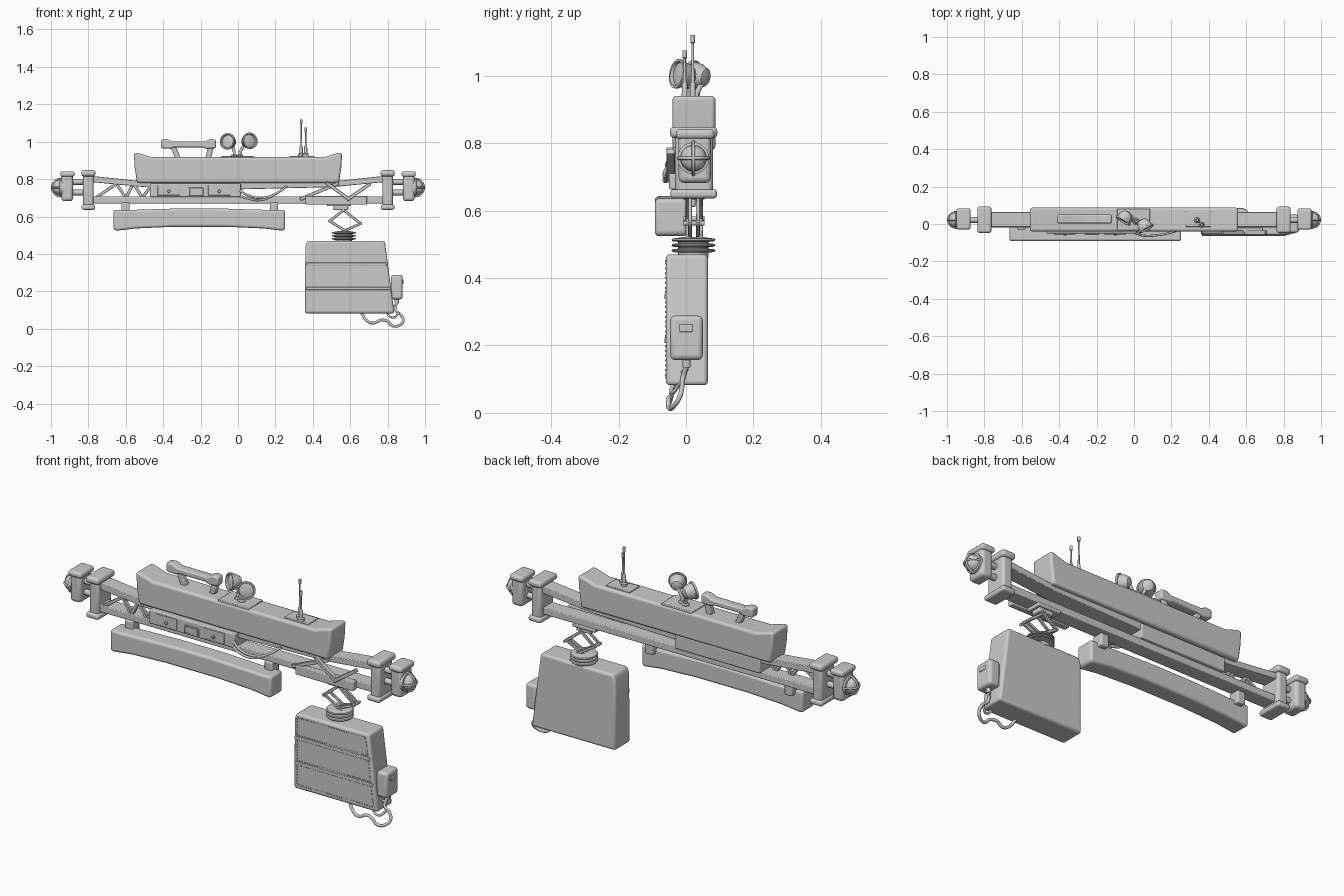
import bpy, bmesh, math
from mathutils import Vector


def finish(bm, name, bevel=0.0, seg=2, angle=35):
    bmesh.ops.recalc_face_normals(bm, faces=bm.faces)
    me = bpy.data.meshes.new(name)
    bm.to_mesh(me)
    bm.free()
    ob = bpy.data.objects.new(name, me)
    bpy.context.collection.objects.link(ob)
    bpy.context.view_layer.objects.active = ob
    ob.select_set(True)
    if bevel:
        m = ob.modifiers.new("Bevel", "BEVEL")
        m.width, m.segments, m.limit_method = bevel, seg, "ANGLE"
    bpy.ops.object.shade_smooth_by_angle(angle=math.radians(angle))
    ob.select_set(False)
    return ob


def prism(name, pts, y0, y1, bevel=0.0, seg=2):
    """Extrude an (x, z) outline along y."""
    bm = bmesh.new()
    a = [bm.verts.new((x, y0, z)) for x, z in pts]
    b = [bm.verts.new((x, y1, z)) for x, z in pts]
    bm.faces.new(a)
    bm.faces.new(b[::-1])
    n = len(pts)
    for i in range(n):
        j = (i + 1) % n
        bm.faces.new((a[i], b[i], b[j], a[j]))
    return finish(bm, name, bevel, seg)


def box(name, x0, x1, y0, y1, z0, z1, bevel=0.0, seg=2):
    return prism(name, [(x0, z0), (x1, z0), (x1, z1), (x0, z1)], y0, y1, bevel, seg)


def tube(name, pts, r, smooth=False, closed=False):
    cu = bpy.data.curves.new(name, "CURVE")
    cu.dimensions, cu.bevel_depth, cu.bevel_resolution = "3D", r, 2
    cu.use_fill_caps = True
    if smooth:
        sp = cu.splines.new("BEZIER")
        sp.bezier_points.add(len(pts) - 1)
        for p, c in zip(sp.bezier_points, pts):
            p.co = c
            p.handle_left_type = p.handle_right_type = "AUTO"
        sp.resolution_u = 8
    else:
        sp = cu.splines.new("POLY")
        sp.points.add(len(pts) - 1)
        for p, c in zip(sp.points, pts):
            p.co = (*c, 1)
    sp.use_cyclic_u = closed
    ob = bpy.data.objects.new(name, cu)
    bpy.context.collection.objects.link(ob)
    return ob


def lathe(name, prof, loc, axis, n=28):
    """Revolve (radius, height) points about an axis direction."""
    bm = bmesh.new()
    rings = [[bm.verts.new((r * math.cos(2 * math.pi * k / n), r * math.sin(2 * math.pi * k / n), h))
              for k in range(n)] for r, h in prof]
    for a, b in zip(rings, rings[1:]):
        for k in range(n):
            bm.faces.new((a[k], a[(k + 1) % n], b[(k + 1) % n], b[k]))
    bm.faces.new(rings[0])
    bm.faces.new(rings[-1])
    ob = finish(bm, name)
    ob.location = loc
    ob.rotation_euler = Vector(axis).to_track_quat("Z", "Y").to_euler()
    return ob


def zigzag(name, pts, w, y0, y1):
    """Row of flat struts joining (x, z) points."""
    for i, (p, q) in enumerate(zip(pts, pts[1:])):
        p, q = Vector(p), Vector(q)
        d = (q - p).normalized() * w / 2
        n = Vector((-d.y, d.x))
        prism(f"{name}_{i}", [p + n - d, q + n + d, q - n + d, p - n - d], y0, y1, 0.002, 1)


# Upper hull with raised ends
prism("upper_hull", [(-.54, .78), (.54, .78), (.552, .86), (.557, .94), (.535, .94), (.46, .917),
                     (-.46, .917), (-.535, .94), (-.557, .94), (-.552, .86)], -.04, .087, .012, 3)
box("hull_centre_plate", -.09, .085, -.035, .082, .912, .923, .003)

# Top handle
prism("handle_grip", [(-.412, .965), (-.36, .962), (-.34, .97), (-.19, .97), (-.17, .962), (-.118, .965),
                      (-.118, 1.012), (-.15, 1.014), (-.18, 1.0), (-.35, 1.0), (-.38, 1.014), (-.412, 1.012)],
      .003, .05, .008)
for x, s in ((-.335, 1), (-.175, -1)):
    prism("handle_leg", [(x, .91), (x + .03, .91), (x + .025 - .02 * s, .97), (x - .005 - .02 * s, .97)],
          .012, .042, .004)

# Two swivel lamps
cup = [(.012, -.04), (.026, -.034), (.037, -.012), (.039, .008), (.044, .009), (.044, .019),
       (.037, .019), (.034, .01), (.018, .014)]
for c, d, foot in (((-.05, .03, 1.0), (-.45, -.75, .15), (-.02, .03)),
                   ((.057, -.012, 1.003), (.45, -.8, .15), (.01, .015))):
    v = Vector(c) - Vector(d).normalized() * .03
    lathe("lamp", cup, c, d)
    tube("lamp_stem", [(*foot, .92), (foot[0], foot[1], .945), tuple(v)], .008)
    lathe("lamp_foot", [(.018, 0), (.018, .008), (.012, .014)], (*foot, .918), (0, 0, 1))

# Antennas
box("antenna_plate", .275, .41, -.015, .065, .912, .924, .003)
for x, y, top in ((.338, .02, 1.12), (.362, -.004, 1.075)):
    lathe("antenna", [(.016, .92), (.016, .935), (.009, .94), (.008, .975), (.005, .98), (.0035, top - .025),
                      (.007, top - .022), (.007, top)], (x, y, 0), (0, 0, 1), 14)

# Long upper and lower beams
prism("upper_beam", [(-.79, .785), (-.5, .757), (0, .745), (.5, .757), (.79, .785), (.79, .818),
                     (.5, .787), (-.5, .787), (-.79, .818)], -.016, .064, .003)
box("lower_beam", -.79, .79, -.02, .055, .67, .707, .004)
box("lower_front_rail", .36, .69, -.05, -.018, .663, .71, .004)

# Truss struts
zigzag("left_strut", [(-.76, .70), (-.65, .775), (-.60, .70), (-.56, .775), (-.51, .70), (-.46, .775)], .016, -.015, .005)
zigzag("front_strut", [(.34, .695), (.53, .775)], .018, -.04, -.022)
zigzag("front_strut_b", [(.48, .775), (.59, .695), (.70, .77)], .018, -.058, -.034)

# Equipment box under the hull
box("equipment_box", -.47, .015, -.052, .072, .704, .777, .005)
box("box_screen_frame", -.265, -.185, -.056, -.05, .71, .754, .002)
box("box_screen", -.258, -.192, -.059, -.055, .717, .748, .002)
for x in (-.37, -.1):
    box("box_panel", x - .06, x + .06, -.055, -.05, .713, .767, .002)
    lathe("box_button", [(.009, 0), (.009, .006), (.006, .009)], (x, -.053, .735), (0, -1, 0), 12)
for k in (0, 1):
    tube("front_cable", [(.0, -.045, .745 - .03 * k), (.05, -.062, .715 - .018 * k), (.12, -.06, .70 - .012 * k),
                         (.2, -.045, .72), (.26, -.02, .762)], .006, True)

# Clamp posts and end lamps on both sides
for s in (-1, 1):
    def sbox(name, a, b, *r):
        return box(name, min(a * s, b * s), max(a * s, b * s), *r)
    sbox("clamp_post", .772, .828, -.032, .08, .65, .83, .014, 3)
    sbox("clamp_top", .762, .838, -.048, .093, .815, .848, .013, 3)
    sbox("clamp_bottom", .764, .836, -.046, .092, .636, .663, .01, 3)
    sbox("outer_post", .882, .944, -.022, .074, .682, .83, .016, 3)
    sbox("outer_post_cap", .874, .95, -.03, .084, .812, .842, .012, 3)
    for z in (.785, .728):
        tube("link_rod", [(.81 * s, .022, z), (.9 * s, .022, z)], .016)
    lathe("end_lamp", [(.047, .935), (.047, .953), (.039, .955), (.037, .97), (.028, .983), (.01, .99)],
          (0, .022, .755), (s, 0, 0))
    arc = [(math.pi * k / 10 - math.pi / 2) for k in range(11)]
    tube("cage_upright", [(s * (.945 + .05 * math.cos(t)), .022, .755 + .048 * math.sin(t)) for t in arc], .005)
    tube("cage_cross", [(s * (.945 + .05 * math.cos(t)), .022 + .044 * math.sin(t), .755) for t in arc], .005)

# Lower bumper and its brackets
prism("lower_bumper", [(-.665, .528), (-.648, .524), (-.55, .536), (-.35, .545), (-.06, .545), (.14, .536),
                       (.236, .524), (.252, .528), (.252, .636), (.2, .634), (-.1, .643), (-.32, .643),
                       (-.61, .634), (-.665, .636)], -.092, .003, .012, 3)
for x in (-.602, .192):
    box("bumper_bracket", x - .022, x + .022, -.03, .03, .61, .675, .006)

# Hanging arm with scissor links
box("hanger_plate", .475, .605, -.02, .06, .655, .673, .004)
box("hanger_block", .51, .59, -.005, .05, .635, .66, .004)
for y, e in ((.004, .008), (.044, -.008)):
    zigzag("scissor_left", [(.575, .642), (.49, .575), (.59, .515)], .014, y - .006, y + .006)
    zigzag("scissor_right", [(.555, .642), (.655, .562), (.55, .515)], .014, y + e - .006, y + e + .006)
for x, z in ((.49, .575), (.655, .562), (.565, .64)):
    tube("scissor_pin", [(x, -.008, z), (x, .055, z)], .007)
prof = [(.045, .46)]
for k in range(3):
    z = .475 + .016 * k
    prof += [(.045, z), (.062, z + .002), (.065, z + .006), (.062, z + .01), (.045, z + .012)]
lathe("bellows", prof + [(.03, .522)], (.565, .022, 0), (0, 0, 1))

# Hanging case
prism("case_body", [(.358, .082), (.836, .082), (.785, .470), (.372, .470), (.360, .44)], -.06, .065, .012, 3)


def edge_x(z):
    return .836 - .051 * (z - .082) / .388


for z in (.345, .215):
    prism("case_band", [(.364, z - .008), (edge_x(z) - .008, z - .008), (edge_x(z) - .008, z + .008),
                        (.364, z + .008)], -.064, -.055, .003)
bm = bmesh.new()
lines = [((.378, .105), (.378, .45)), ((.378, .45), (.768, .45)), ((.768, .45), (.812, .105)),
         ((.378, .105), (.812, .105)), ((.37, .36), (.785, .36)), ((.37, .23), (.8, .23))]
for p, q in lines:
    p, q = Vector(p), Vector(q)
    n = int((q - p).length / .014)
    for k in range(n):
        c = p.lerp(q, (k + .5) / n)
        for v in bmesh.ops.create_cube(bm, size=.006)["verts"]:
            v.co += Vector((c.x, -.0595, c.y))
finish(bm, "case_stitching")

# Side pack and loose cable
box("side_pack", .818, .88, -.047, .05, .157, .288, .014, 3)
box("pack_clip", .845, .884, -.02, .02, .24, .262, .003)
lathe("cable_plug", [(.012, .135), (.012, .16)], (.848, .002, 0), (0, 0, 1), 14)
tube("loose_cable", [(.848, .002, .14), (.842, -.01, .10), (.87, -.012, .075), (.883, -.02, .045), (.86, -.04, .017),
                     (.825, -.05, .016), (.80, -.052, .04), (.765, -.045, .046), (.72, -.05, .03),
                     (.685, -.045, .047), (.66, -.035, .085)], .0075, True)
tube("cable_loop", [(.848, .002, .13), (.815, -.02, .11), (.80, -.04, .08), (.83, -.04, .06), (.86, -.02, .085)],
     .006, True)
